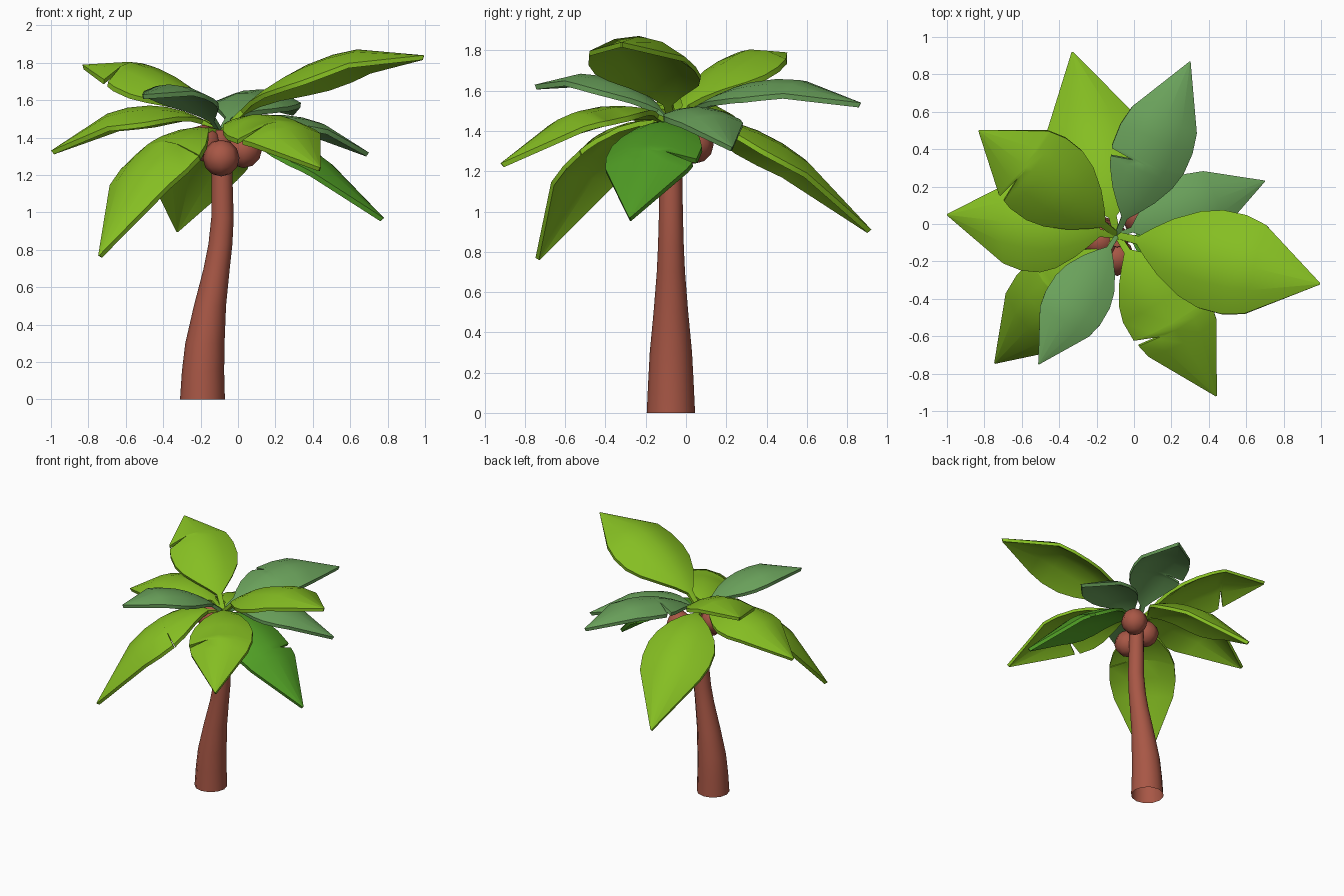
import bpy, bmesh, math
from mathutils import Vector

if "Cube" in bpy.data.objects:
    bpy.data.objects.remove(bpy.data.objects["Cube"])


def material(name, rgb):
    m = bpy.data.materials.new(name)
    m.diffuse_color = (*rgb, 1)
    m.use_nodes = True
    m.node_tree.nodes["Principled BSDF"].inputs["Base Color"].default_value = m.diffuse_color
    return m


LIME = material("lime leaf", (0.235, 0.515, 0.016))
SAGE = material("sage leaf", (0.145, 0.36, 0.105))
GREEN = material("deep green leaf", (0.08, 0.34, 0.018))
BROWN = material("red brown bark", (0.39, 0.095, 0.06))


def finish(name, bm, mat, angle):
    bmesh.ops.recalc_face_normals(bm, faces=bm.faces)
    me = bpy.data.meshes.new(name)
    bm.to_mesh(me)
    bm.free()
    ob = bpy.data.objects.new(name, me)
    bpy.context.collection.objects.link(ob)
    me.materials.append(mat)
    bpy.ops.object.select_all(action='DESELECT')
    ob.select_set(True)
    bpy.context.view_layer.objects.active = ob
    bpy.ops.object.shade_smooth_by_angle(angle=math.radians(angle))
    return ob


# Curved tapering trunk, open at the foot: height, centre x, radius
SIDES = 12
bm = bmesh.new()
rings = []
for z, cx, r in [(0, -.19, .12), (.15, -.187, .113), (.3, -.177, .105), (.5, -.150, .086),
                 (.7, -.114, .07), (.83, -.094, .064), (.97, -.083, .06), (1.2, -.086, .056),
                 (1.44, -.09, .048)]:
    rings.append([bm.verts.new((cx + r * math.cos(i * math.tau / SIDES),
                                -.075 + r * math.sin(i * math.tau / SIDES), z))
                  for i in range(SIDES)])
for a, b in zip(rings, rings[1:]):
    for i in range(SIDES):
        bm.faces.new((a[i], a[i - 1], b[i - 1], b[i]))
bm.faces.new(rings[-1])
finish("trunk", bm, BROWN, 50)

# Coconuts under the crown
for i, p in enumerate([(-.09, -.18, 1.29), (.03, .04, 1.335), (-.185, -.09, 1.37)]):
    bm = bmesh.new()
    bmesh.ops.create_uvsphere(bm, u_segments=8, v_segments=6, radius=.098)
    bmesh.ops.translate(bm, verts=bm.verts, vec=p)
    finish(f"coconut_{i + 1}", bm, BROWN, 50)

# Half width of a leaf along its length: thin stem, broad blade, pointed tip
OUTLINE = [(0, .018), (.1, .022), (.15, .08), (.22, .155), (.32, .23), (.42, .265),
           (.55, .268), (.67, .24), (1, .004)]
CROWN = Vector((-.09, -.06, 1.44))


def half_width(t):
    for (a, wa), (b, wb) in zip(OUTLINE, OUTLINE[1:]):
        if t <= b:
            return wa + (wb - wa) * (t - a) / (b - a)
    return 0


def frond(name, tip, lift, scale, roll, mat, notch=None, notch_side=0, reach=.5):
    tip = Vector(tip)
    ctrl = CROWN.lerp(tip, reach)
    ctrl.z = lift
    flat = Vector((tip.x - CROWN.x, tip.y - CROWN.y, 0)).normalized()
    left = Vector((0, 0, 1)).cross(flat)
    ts = [(t, 0) for t, _ in OUTLINE]
    if notch:
        ts = sorted(ts + [(notch - .035, 0), (notch, 1), (notch + .006, 0)])
    bm = bmesh.new()
    rows = []
    for t, cut in ts:
        p = CROWN * (1 - t) ** 2 + ctrl * 2 * t * (1 - t) + tip * t * t
        tan = ((ctrl - CROWN) * (1 - t) + (tip - ctrl) * t).normalized()
        up = tan.cross(left).normalized()
        side = left * math.cos(roll) + up * math.sin(roll)
        nrm = tan.cross(side)
        w = half_width(t) * scale
        row_top, row_low = [], []
        for k in (-1, -.5, 0, .5, 1):
            f = .4 if cut and k * notch_side > 0 else 1
            s = k * w * f
            q = p + side * s - nrm * (1.5 * s * s)      # edges droop from the midrib
            row_top.append(bm.verts.new(q))
            row_low.append(bm.verts.new(q - nrm * .026))
        rows.append(row_top + row_low[::-1])
    # Closed loop of top and underside joined row to row
    for a, b in zip(rows, rows[1:]):
        for i in range(10):
            bm.faces.new((a[i - 1], a[i], b[i], b[i - 1]))
    bm.faces.new(rows[0])
    bm.faces.new(rows[-1])
    finish(name, bm, mat, 35)


# Ten fronds: tip, control height, width scale, roll, colour, notch position and side, reach
frond("frond_right_high", (.995, -.32, 1.84), 2.01, 1.02, -.06, LIME)
frond("frond_front", (.44, -.92, 1.24), 1.68, .87, .13, LIME, .585, -1)
frond("frond_front_left_sage", (-.51, -.75, 1.63), 1.8, .64, 0, SAGE)
frond("frond_front_left_low", (-.745, -.745, .77), 1.56, .9, 0, LIME, .42, 1, .63)
frond("frond_left", (-1.0, .05, 1.33), 1.75, .93, 0, LIME)
frond("frond_left_high", (-.83, .5, 1.79), 1.91, .9, -.1, LIME, .65, 1)
frond("frond_back_low", (-.33, .92, .91), 1.56, .98, 0, LIME)
frond("frond_back_sage", (.3, .868, 1.54), 1.82, .78, .08, SAGE, .4, 1)
frond("frond_right_sage", (.7, .23, 1.32), 1.65, .68, 0, SAGE)
frond("frond_right_low", (.78, -.28, .97), 1.52, .87, 0, GREEN, .6, 1)
